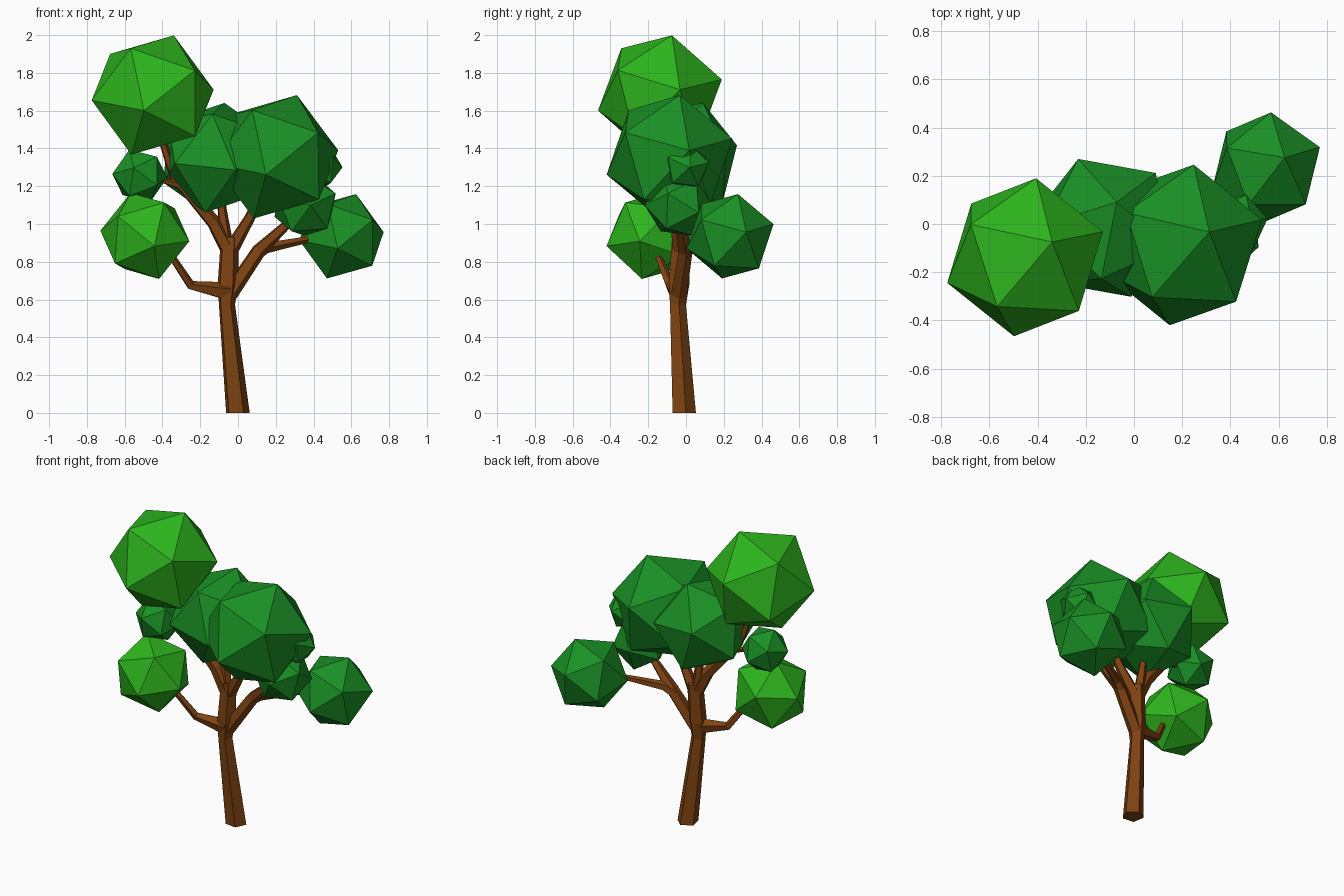
import bpy, bmesh, math
from mathutils import Vector, Matrix

if "Cube" in bpy.data.objects:
    bpy.data.objects.remove(bpy.data.objects["Cube"])


def material(name, rgb):
    m = bpy.data.materials.new(name)
    m.diffuse_color = (*rgb, 1)
    m.use_nodes = True
    m.node_tree.nodes["Principled BSDF"].inputs["Base Color"].default_value = m.diffuse_color
    return m


bark = material("bark", (0.21, 0.055, 0.006))
light_leaf = material("light_leaf", (0.026, 0.46, 0.012))
dark_leaf = material("dark_leaf", (0.010, 0.28, 0.018))


def add_object(name, bm, mat):
    bmesh.ops.recalc_face_normals(bm, faces=bm.faces[:])
    me = bpy.data.meshes.new(name)
    bm.to_mesh(me)
    bm.free()
    me.materials.append(mat)
    ob = bpy.data.objects.new(name, me)
    bpy.context.collection.objects.link(ob)
    return ob


def frame(a, b):
    """Orthonormal frame with its first axis on a and the second towards b."""
    e1 = a.normalized()
    e3 = a.cross(b).normalized()
    return Matrix((e1, e3.cross(e1), e3)).transposed()


def foliage(name, centre, radius, corner, neighbour, mat):
    """Icosahedron turned so one corner and a neighbouring corner point as given."""
    bm = bmesh.new()
    bmesh.ops.create_icosphere(bm, subdivisions=1, radius=radius)
    bm.verts.ensure_lookup_table()
    a = bm.verts[0].co.copy()
    b = next(v.co.copy() for v in bm.verts if 0 < a.dot(v.co) < 0.9 * radius ** 2)
    c, n = Vector(corner), Vector(neighbour)
    if c.dot(n) < 0:
        n = -n
    rot = frame(c, n) @ frame(a, b).transposed()
    bm.transform(Matrix.Translation(centre) @ rot.to_4x4())
    return add_object(name, bm, mat)


def limb(name, path, sides=5, level_base=False):
    """Tapered faceted tube through (x, y, z, radius) points."""
    bm = bmesh.new()
    pts = [Vector(p[:3]) for p in path]
    rings = []
    for i, p in enumerate(pts):
        t = pts[min(i + 1, len(pts) - 1)] - pts[max(i - 1, 0)]
        if level_base and i == 0:
            t = Vector((0, 0, 1))
        q = Vector((0, 0, 1)).rotation_difference(t)
        r = path[i][3]
        rings.append([bm.verts.new(p + q @ Vector((r * math.cos(k), r * math.sin(k), 0)))
                      for k in (math.tau * (j + 0.15) / sides for j in range(sides))])
    for lo, hi in zip(rings, rings[1:]):
        for j in range(sides):
            k = (j + 1) % sides
            bm.faces.new((lo[j], lo[k], hi[k], hi[j]))
    bm.faces.new(rings[0][::-1])
    bm.faces.new(rings[-1])
    return add_object(name, bm, bark)


# Trunk and its upright leader
limb("trunk", [(-0.003, -0.013, 0, 0.066), (-0.06, -0.045, 0.57, 0.045),
               (-0.055, -0.04, 0.68, 0.058), (-0.045, -0.03, 0.93, 0.05)], level_base=True)

# Branches reaching into each leaf cluster
limb("lower_left_branch", [(-0.05, -0.045, 0.64, 0.052), (-0.25, -0.085, 0.675, 0.026),
                           (-0.34, -0.14, 0.81, 0.02), (-0.44, -0.18, 0.92, 0.012)])
limb("upper_left_branch", [(-0.05, -0.035, 0.86, 0.045), (-0.13, -0.04, 1.01, 0.04),
                           (-0.34, -0.07, 1.25, 0.025), (-0.42, -0.11, 1.5, 0.02)])
limb("left_twig", [(-0.31, -0.07, 1.205, 0.02), (-0.4, -0.08, 1.23, 0.014),
                   (-0.5, -0.09, 1.26, 0.01)])
limb("middle_branch", [(-0.06, -0.03, 0.87, 0.04), (-0.085, -0.02, 1.08, 0.025),
                       (-0.1, -0.02, 1.25, 0.018)])
limb("middle_right_branch", [(-0.04, -0.035, 0.86, 0.042), (0.06, -0.055, 1.03, 0.03),
                             (0.16, -0.08, 1.25, 0.02)])
limb("right_branch", [(-0.045, -0.04, 0.63, 0.045), (0.11, -0.005, 0.86, 0.04),
                      (0.25, -0.03, 0.99, 0.026), (0.34, -0.04, 1.08, 0.018)])
limb("lower_right_branch", [(0.08, -0.01, 0.83, 0.035), (0.15, 0.02, 0.875, 0.03),
                            (0.33, 0.11, 0.91, 0.02), (0.5, 0.21, 0.94, 0.014)])
limb("right_twig", [(0.33, -0.04, 1.07, 0.018), (0.43, 0, 1.28, 0.012)])

# Faceted leaf clusters
foliage("top_leaves", (-0.452, -0.138, 1.683), 0.341,
        (0.113, 0.064, 0.317), (-0.322, -0.106, -0.028), light_leaf)
foliage("lower_left_leaves", (-0.493, -0.188, 0.937), 0.244,
        (-0.074, 0.045, 0.225), (0.238, -0.057, -0.024), light_leaf)
foliage("small_left_leaves", (-0.52, -0.09, 1.255), 0.15,
        (-0.146, -0.035, 0.01), (-0.1, 0.06, -0.1), dark_leaf)
foliage("lower_right_leaves", (0.548, 0.233, 0.935), 0.24,
        (0.077, 0.042, 0.2225), (0.225, 0.086, 0.016), dark_leaf)
foliage("front_leaves", (0.198, -0.087, 1.356), 0.35,
        (0.114, 0.054, 0.326), (0.042, 0.34, 0.07), dark_leaf)
foliage("middle_leaves", (-0.122, -0.016, 1.351), 0.313,
        (0.05, 0.106, 0.289), (-0.1075, 0.283, 0.068), dark_leaf)
foliage("inner_right_leaves", (0.355, -0.04, 1.1), 0.182,
        (0.03, -0.18, 0), (0.01, 0.016, -0.165), dark_leaf)
foliage("small_right_leaves", (0.425, 0, 1.305), 0.13,
        (0.04, 0.12, 0.02), (0.1, -0.05, 0.06), dark_leaf)
